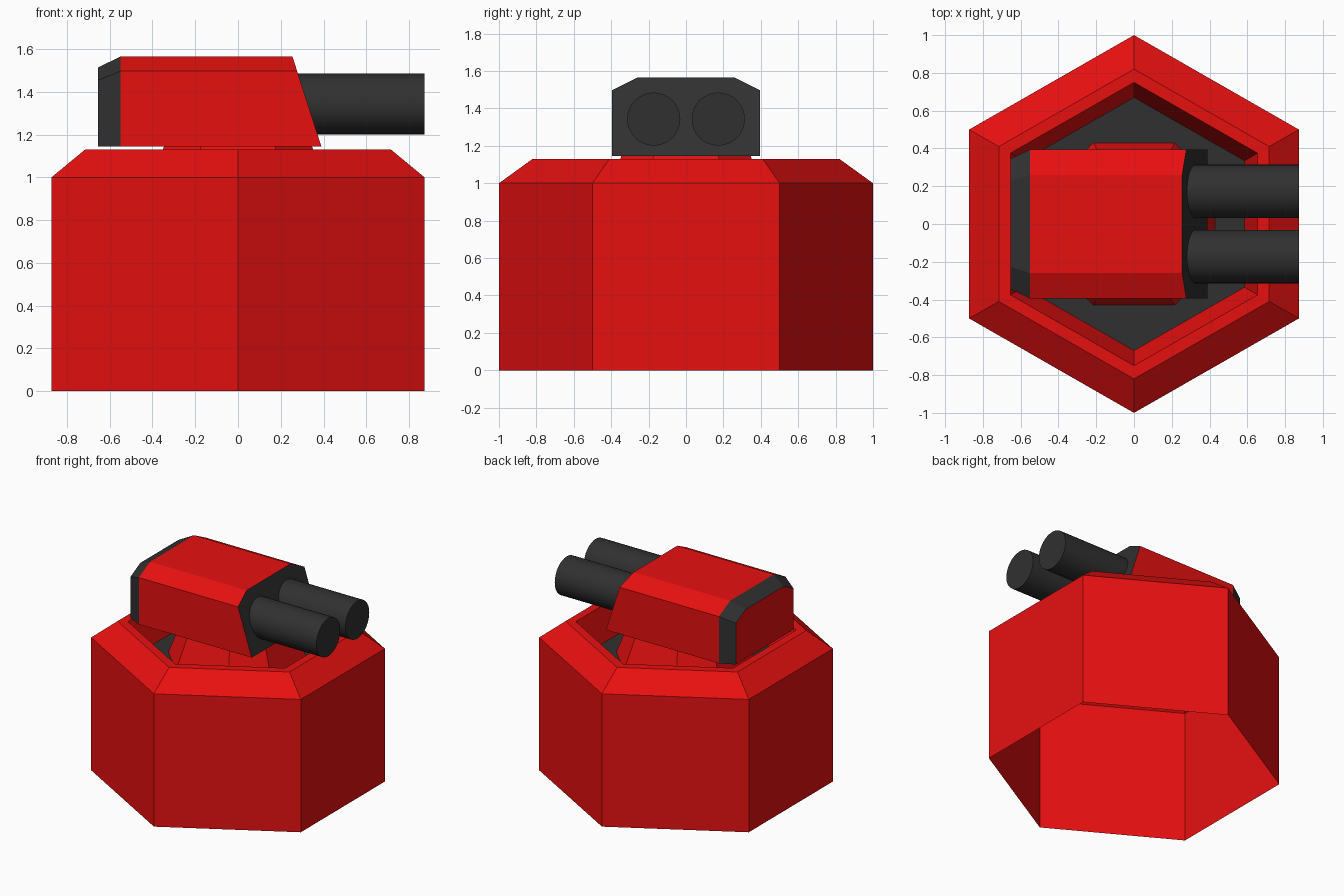
import bpy
import bmesh
import math
from mathutils import Matrix, Vector

cube = bpy.data.objects.get("Cube")
if cube:
    bpy.data.objects.remove(cube)


def material(name, color):
    mat = bpy.data.materials.new(name)
    mat.use_nodes = True
    mat.diffuse_color = color
    mat.node_tree.nodes["Principled BSDF"].inputs["Base Color"].default_value = color
    return mat


RED = material("red paint", (0.8, 0.005, 0.005, 1))
DARK = material("dark grey metal", (0.03, 0.03, 0.03, 1))


def loft(name, rings, bands, start=None, end=None):
    """Skin rings of points; bands, start and end hold material indices (None = open)."""
    bm = bmesh.new()
    loops = [[bm.verts.new(p) for p in ring] for ring in rings]
    n = len(loops[0])
    for a, b, index in zip(loops, loops[1:], bands):
        for i in range(n):
            j = (i + 1) % n
            bm.faces.new((a[i], a[j], b[j], b[i])).material_index = index
    if start is not None:
        bm.faces.new(loops[0][::-1]).material_index = start
    if end is not None:
        bm.faces.new(loops[-1]).material_index = end
    mesh = bpy.data.meshes.new(name)
    bm.to_mesh(mesh)
    bm.free()
    for mat in (RED, DARK):
        mesh.materials.append(mat)
    obj = bpy.data.objects.new(name, mesh)
    bpy.context.collection.objects.link(obj)
    return obj


def hexagon(radius, z):
    angles = [math.radians(90 + 60 * i) for i in range(6)]
    return [(1.008 * radius * math.cos(a), radius * math.sin(a), z) for a in angles]


def cut_square(half, z):
    h, q = half, half / 2
    return [(x, y, z) for x, y in ((h, -q), (h, q), (q, h), (-q, h),
                                   (-h, q), (-h, -q), (-q, -h), (q, -h))]


# Hollow base with chamfered rim and sunken dark floor
loft("base",
     [hexagon(1, 0), hexagon(1, 1), hexagon(0.82, 1.13),
      hexagon(0.75, 1.13), hexagon(0.67, 0.90)],
     [0, 0, 0, 0], end=1)

# Tapered swivel mount
loft("swivel_mount", [cut_square(0.43, 0.90), cut_square(0.345, 1.15)], [0], start=0, end=0)

# Turret head: dark tapered rear, red body, dark sloping front
BOTTOM = 1.145
section = [(-0.395, 0), (0.395, 0), (0.395, 0.352),
           (0.26, 0.42), (-0.26, 0.42), (-0.395, 0.352)]
rear = [(-0.655, y * 0.87, BOTTOM + z * 0.88) for y, z in section]
seam = [(-0.55, y, BOTTOM + z) for y, z in section]
front = [(0.39 - z * 0.135 / 0.42, y, BOTTOM + z) for y, z in section]
loft("turret_head", [rear, seam, front], [1, 0], start=0, end=1)

# Twin barrels
for side, y in (("left", 0.1725), ("right", -0.1725)):
    bm = bmesh.new()
    bmesh.ops.create_cone(bm, cap_ends=True, segments=32, radius1=0.142, radius2=0.142,
                          depth=0.673,
                          matrix=Matrix.Translation(Vector((0.5365, y, 1.343)))
                          @ Matrix.Rotation(math.pi / 2, 4, "Y"))
    for face in bm.faces:
        face.smooth = len(face.verts) == 4
    for edge in bm.edges:
        edge.smooth = all(f.smooth for f in edge.link_faces)
    mesh = bpy.data.meshes.new(side + "_barrel")
    bm.to_mesh(mesh)
    bm.free()
    mesh.materials.append(DARK)
    bpy.context.collection.objects.link(bpy.data.objects.new(side + "_barrel", mesh))
